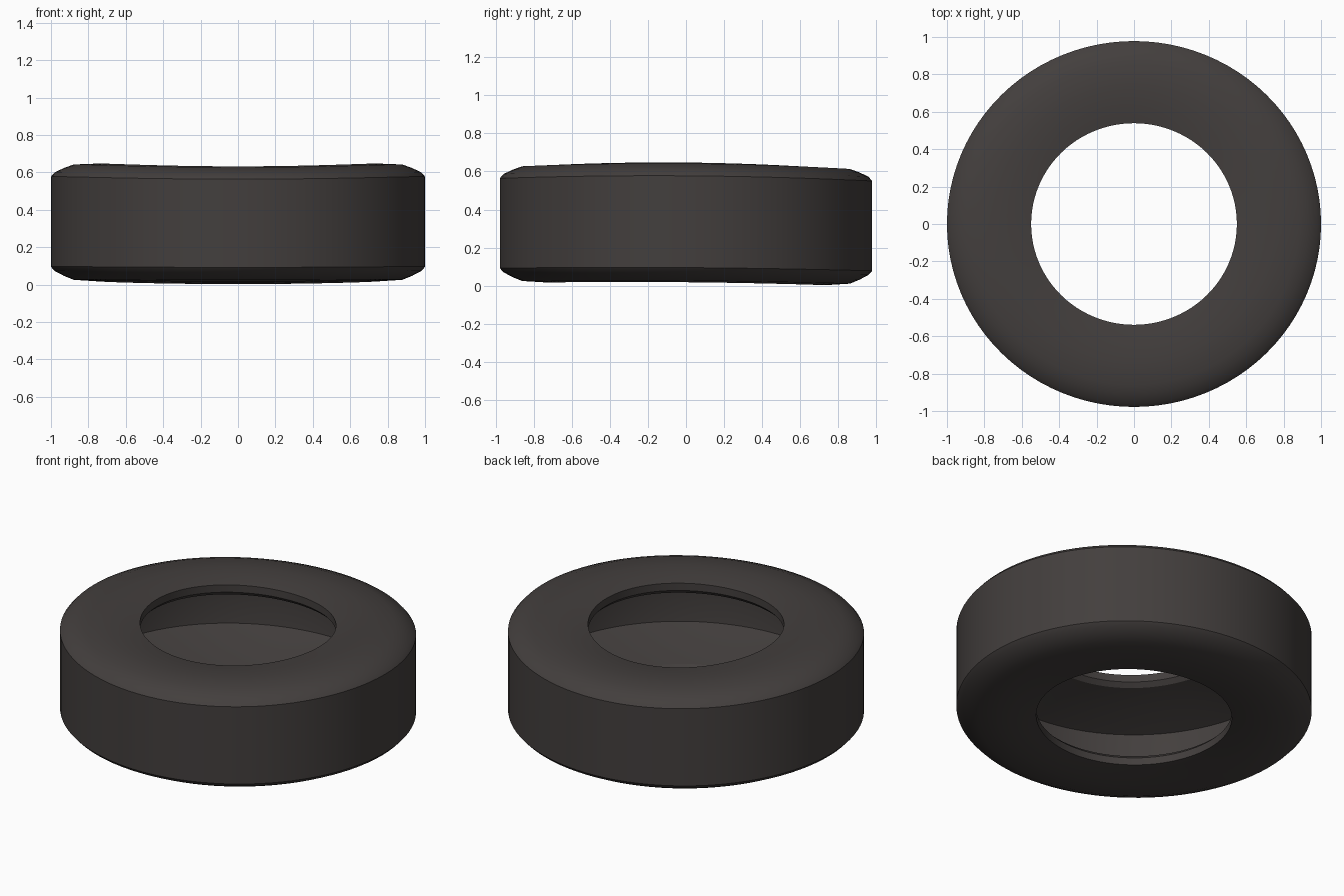
import bpy, bmesh, math

if "Cube" in bpy.data.objects:
    bpy.data.objects.remove(bpy.data.objects["Cube"])

SEGMENTS = 96

# Rubber material
rubber = bpy.data.materials.new("dark_rubber")
rubber.diffuse_color = (0.056, 0.049, 0.047, 1.0)
rubber.use_nodes = True
rubber.node_tree.nodes["Principled BSDF"].inputs["Base Color"].default_value = rubber.diffuse_color

# Hollow tyre cross-section, radius and height: tread, upper sidewall, lip, cavity, lower side
profile = [
    (1.00, 0.09), (1.00, 0.33), (1.00, 0.567), (0.98, 0.590), (0.93, 0.613),
    (0.88, 0.631), (0.75, 0.636), (0.64, 0.630), (0.55, 0.615),      # upper sidewall
    (0.55, 0.570), (0.575, 0.545), (0.75, 0.505), (0.93, 0.445),     # upper lip and ceiling
    (0.94, 0.33), (0.93, 0.205), (0.75, 0.145), (0.575, 0.105),      # cavity wall and floor
    (0.55, 0.080), (0.55, 0.035), (0.64, 0.020), (0.75, 0.014),      # lower lip
    (0.88, 0.022), (0.93, 0.042), (0.98, 0.068),                     # lower sidewall
]


def place(r, z, a):
    """Revolve a profile point, with the slight sag of soft rubber."""
    t = z / 0.65
    sag = (0.004 + 0.007 * t) * math.cos(2 * a) - 0.007 * math.sin(a)
    squash = 0.978 if r > 0.7 else 0.98
    return (r * math.cos(a), r * squash * math.sin(a), z + sag)


# Tyre body
bm = bmesh.new()
rings = [[bm.verts.new(place(r, z, 2 * math.pi * i / SEGMENTS)) for r, z in profile]
         for i in range(SEGMENTS)]
n = len(profile)
for i in range(SEGMENTS):
    a, b = rings[i], rings[(i + 1) % SEGMENTS]
    for j in range(n):
        k = (j + 1) % n
        bm.faces.new((a[j], b[j], b[k], a[k]))
bmesh.ops.recalc_face_normals(bm, faces=bm.faces)
mesh = bpy.data.meshes.new("tyre")
bm.to_mesh(mesh)
bm.free()
mesh.materials.append(rubber)
tyre = bpy.data.objects.new("tyre", mesh)
bpy.context.collection.objects.link(tyre)
bpy.context.view_layer.objects.active = tyre
tyre.select_set(True)
bpy.ops.object.shade_smooth_by_angle(angle=math.radians(32))
